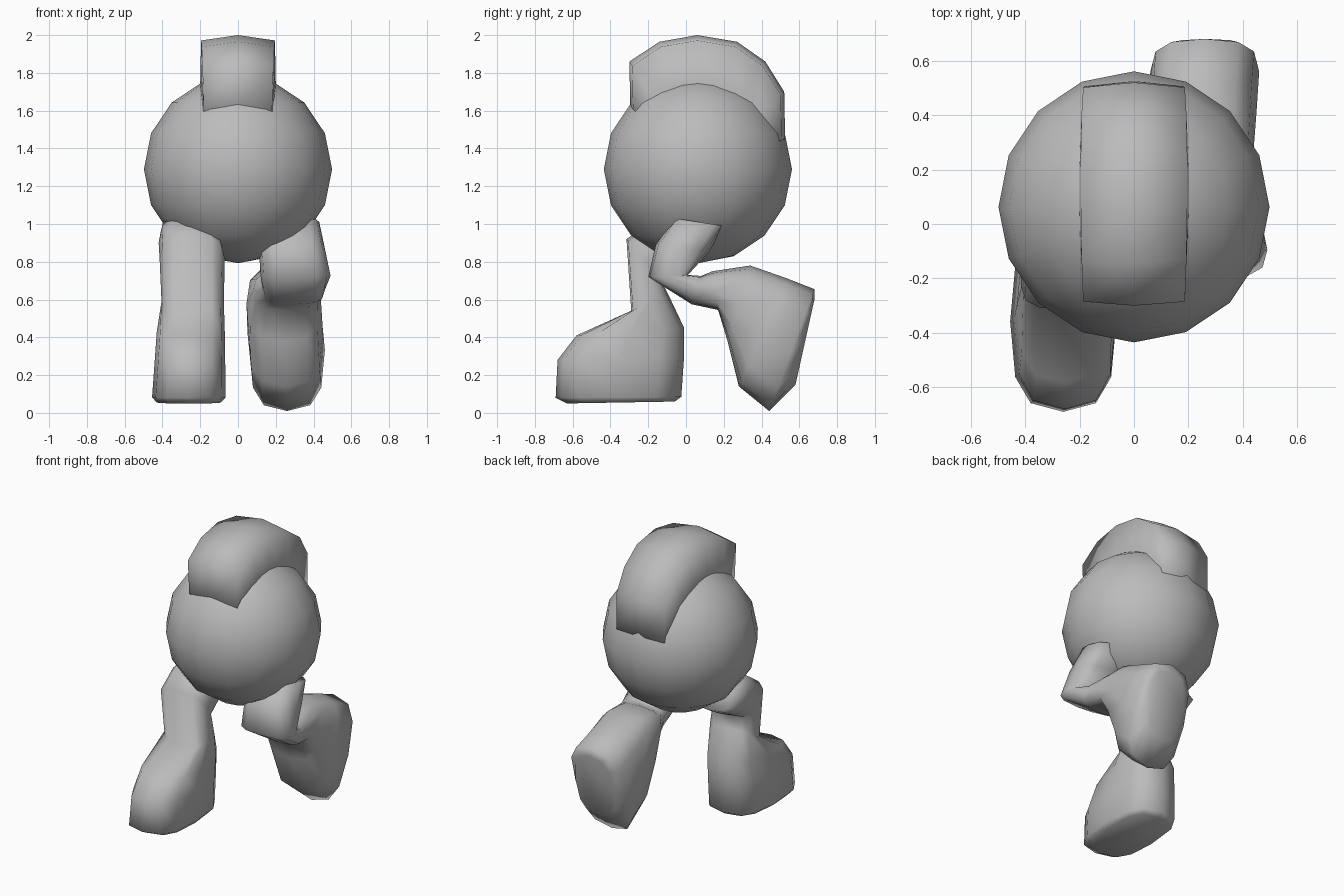
import bpy, bmesh
from math import sin, cos, pi, copysign
from mathutils import Vector

cube = bpy.data.objects.get("Cube")
if cube:
    bpy.data.objects.remove(cube, do_unlink=True)

grey = bpy.data.materials.new("plain_grey")
grey.use_nodes = True
grey.diffuse_color = (0.5, 0.5, 0.5, 1)
grey.node_tree.nodes["Principled BSDF"].inputs["Base Color"].default_value = (0.5, 0.5, 0.5, 1)


def finish(name, bm):
    """Turn a bmesh into a smooth grey object."""
    bmesh.ops.recalc_face_normals(bm, faces=bm.faces)
    mesh = bpy.data.meshes.new(name)
    bm.to_mesh(mesh)
    bm.free()
    mesh.materials.append(grey)
    for poly in mesh.polygons:
        poly.use_smooth = True
    obj = bpy.data.objects.new(name, mesh)
    bpy.context.collection.objects.link(obj)
    return obj


def soft(v, power=0.7):
    return copysign(abs(v) ** power, v)


def loft_leg(name, rings, sides=12):
    """Each ring: front point (y, z), back point (y, z), inner and outer x."""
    bm = bmesh.new()
    loops = []
    for y0, z0, y1, z1, x0, x1 in rings:
        mid = Vector(((x0 + x1) / 2, (y0 + y1) / 2, (z0 + z1) / 2))
        depth = Vector((0, (y0 - y1) / 2, (z0 - z1) / 2))
        width = Vector(((x1 - x0) / 2, 0, 0))
        angles = [2 * pi * i / sides for i in range(sides)]
        loops.append([bm.verts.new(mid + depth * soft(cos(a)) + width * soft(sin(a)))
                      for a in angles])
    for a, b in zip(loops, loops[1:]):
        for i in range(sides):
            j = (i + 1) % sides
            bm.faces.new((a[i], a[j], b[j], b[i]))
    bm.faces.new(loops[0])
    bm.faces.new(loops[-1])
    return finish(name, bm)


# Round body
centre = Vector((0, 0.063, 1.29))
bm = bmesh.new()
bmesh.ops.create_uvsphere(bm, u_segments=16, v_segments=8, radius=0.498)
bmesh.ops.translate(bm, verts=bm.verts, vec=centre)
finish("body", bm)

# Crest over the top of the body: a crowned strip with sides sinking into the body
profile = [(-0.295, 1.62), (-0.3, 1.86), (-0.14, 1.965), (0.06, 2.0),
           (0.27, 1.965), (0.42, 1.86), (0.52, 1.7), (0.525, 1.45)]
bm = bmesh.new()
columns = []
for i, (y, z) in enumerate(profile):
    out = Vector((0, y, z)) - centre
    half = 0.18 + 0.016 * sin(pi * i / (len(profile) - 1))
    base = out.normalized() * 0.43
    columns.append([bm.verts.new(centre + p + Vector((x, 0, 0))) for x, p in
                    ((-half - 0.005, base), (-half, out * 0.96), (0, out),
                     (half, out * 0.96), (half + 0.005, base))])
for a, b in zip(columns, columns[1:]):
    for i in range(4):
        bm.faces.new((a[i], a[i + 1], b[i + 1], b[i]))
bm.faces.new(columns[0])
bm.faces.new(columns[-1])
finish("crest", bm)

# Planted right leg: hip, knee, ankle, then the boot down to its sole
loft_leg("right_leg", [
    (-0.02, 1.05, 0.14, 0.86, -0.41, -0.12),
    (-0.17, 1.02, 0.0, 0.78, -0.42, -0.09),
    (-0.315, 0.92, -0.14, 0.71, -0.415, -0.07),
    (-0.29, 0.54, -0.10, 0.64, -0.405, -0.075),
    (-0.58, 0.41, -0.01, 0.45, -0.43, -0.07),
    (-0.68, 0.28, -0.01, 0.30, -0.44, -0.068),
    (-0.69, 0.08, -0.025, 0.085, -0.455, -0.065),
    (-0.63, 0.05, -0.06, 0.06, -0.43, -0.09),
])

# Lifted left leg: thigh forward, shin back, boot hanging with its sole behind
loft_leg("left_leg", [
    (-0.06, 1.03, 0.2, 0.99, 0.15, 0.43),
    (-0.16, 0.89, 0.12, 0.85, 0.11, 0.46),
    (-0.2, 0.72, 0.01, 0.73, 0.12, 0.49),
    (0.03, 0.575, 0.08, 0.725, 0.13, 0.46),
    (0.17, 0.545, 0.14, 0.75, 0.08, 0.44),
    (0.22, 0.38, 0.34, 0.78, 0.045, 0.44),
    (0.28, 0.14, 0.54, 0.71, 0.05, 0.45),
    (0.44, 0.01, 0.68, 0.655, 0.06, 0.46),
    (0.58, 0.15, 0.68, 0.6, 0.12, 0.41),
])
